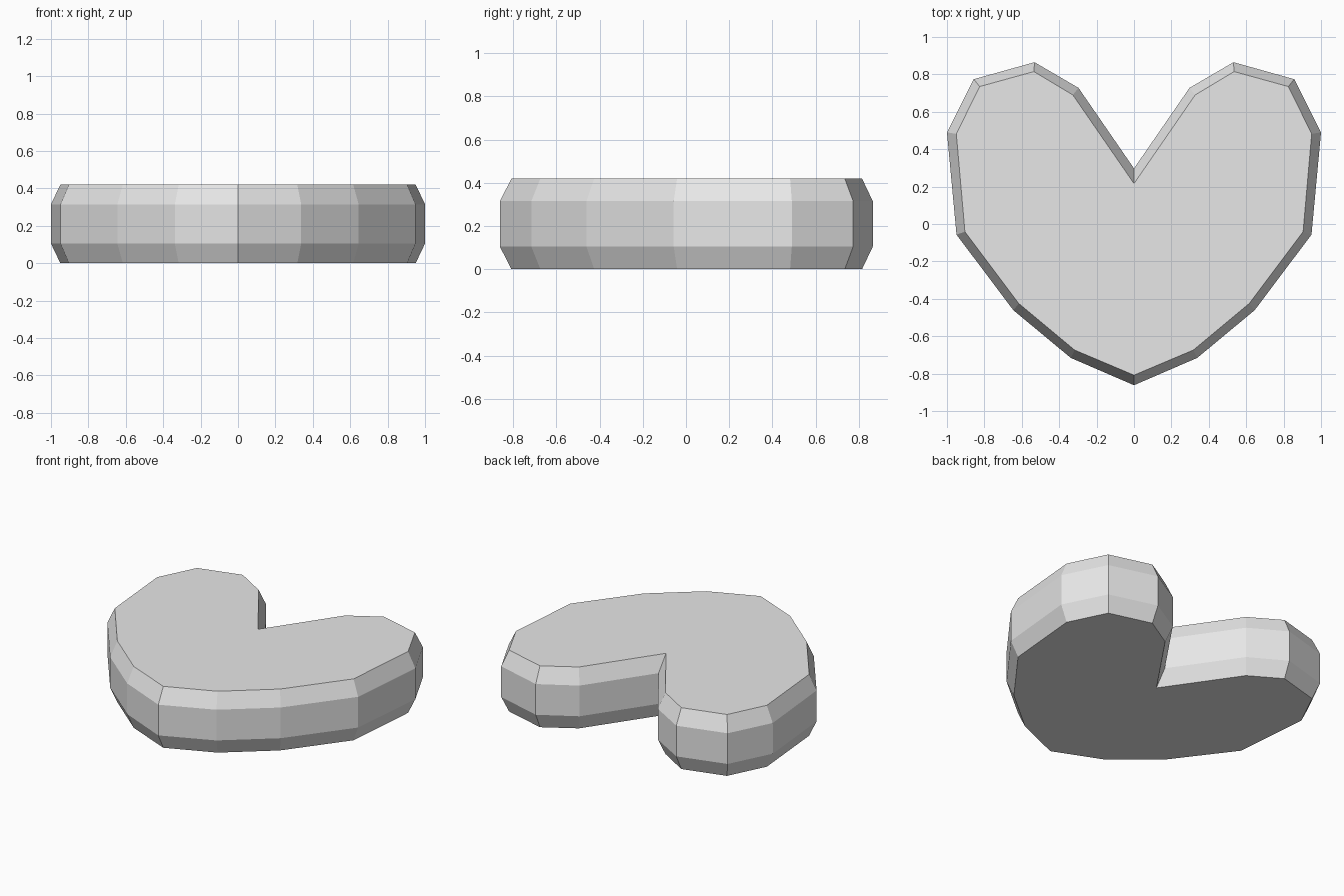
import bpy
import bmesh

cube = bpy.data.objects.get("Cube")
if cube:
    bpy.data.objects.remove(cube, do_unlink=True)

# Plain grey material
grey = bpy.data.materials.new("light_grey")
grey.use_nodes = True
colour = (0.8, 0.8, 0.8, 1.0)
grey.diffuse_color = colour
grey.node_tree.nodes["Principled BSDF"].inputs["Base Color"].default_value = colour

# Half outlines from the notch round to the tip: full width and chamfered face
outer_half = [(0, 0.297), (0.297, 0.728), (0.532, 0.865), (0.857, 0.774), (1, 0.49),
              (0.949, -0.057), (0.645, -0.461), (0.338, -0.716), (0, -0.862)]
inner_half = [(0, 0.216), (0.327, 0.69), (0.535, 0.815), (0.825, 0.735), (0.95, 0.482),
              (0.904, -0.041), (0.616, -0.425), (0.317, -0.674), (0, -0.808)]


def outline(half):
    """Close a half outline by mirroring it, counter-clockwise from above."""
    loop = half + [(-x, y) for x, y in half[-2:0:-1]]
    return loop[::-1]


# Heart slab: stacked rings with chamfered top and bottom rims
height, chamfer = 0.42, 0.105
levels = [(inner_half, 0), (outer_half, chamfer),
          (outer_half, height - chamfer), (inner_half, height)]

bm = bmesh.new()
rings = [[bm.verts.new((x, y, z)) for x, y in outline(half)] for half, z in levels]
for low, high in zip(rings, rings[1:]):
    for i in range(len(low)):
        j = (i + 1) % len(low)
        bm.faces.new((low[i], low[j], high[j], high[i]))
bm.faces.new(rings[0][::-1])
bm.faces.new(rings[-1])
bmesh.ops.recalc_face_normals(bm, faces=bm.faces)

mesh = bpy.data.meshes.new("heart_slab")
bm.to_mesh(mesh)
bm.free()
mesh.materials.append(grey)
heart = bpy.data.objects.new("heart_slab", mesh)
bpy.context.collection.objects.link(heart)
